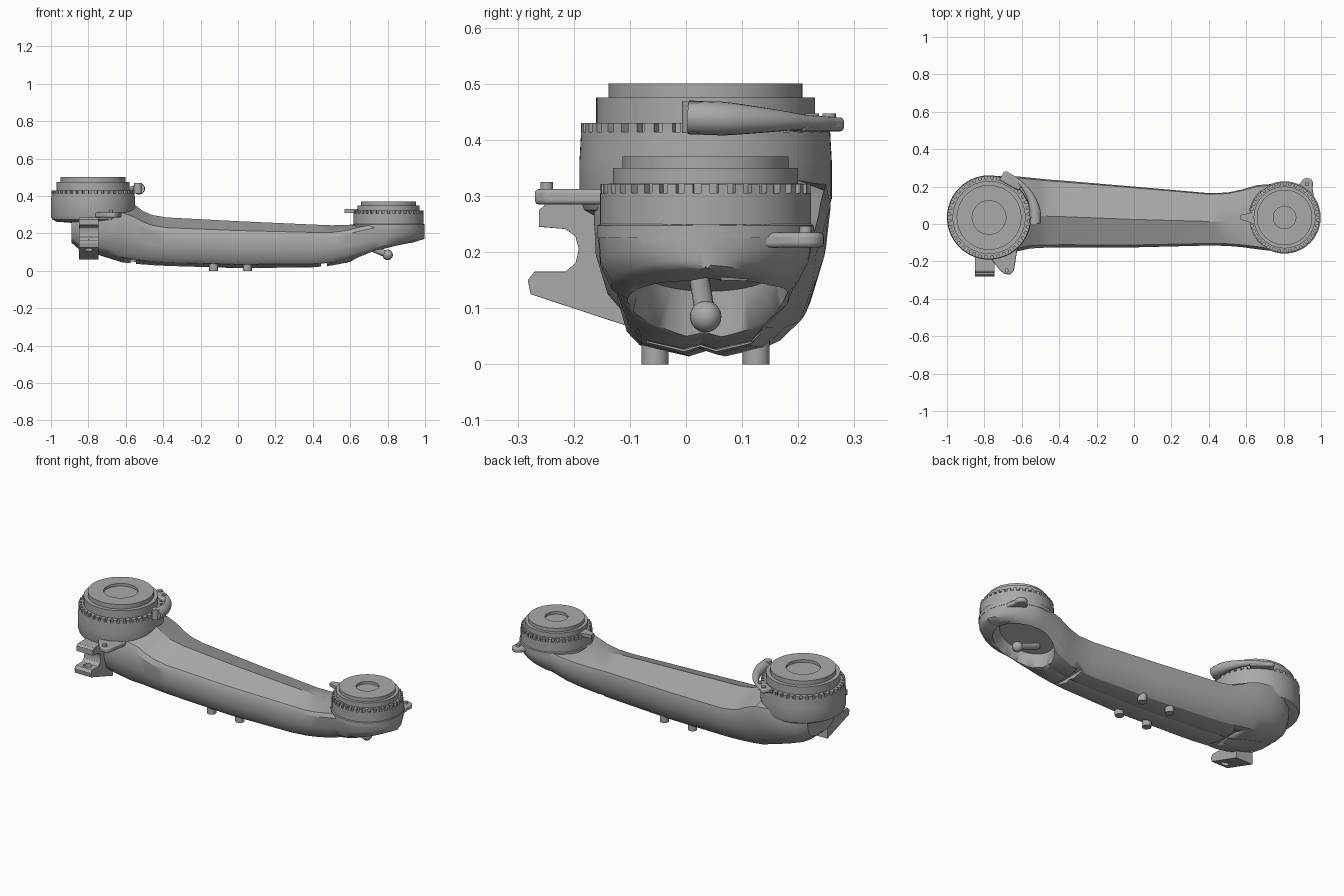
import bpy, bmesh, math
from mathutils import Vector

if "Cube" in bpy.data.objects:
    bpy.data.objects.remove(bpy.data.objects["Cube"])

GREY = (0.4, 0.4, 0.4, 1)
mat = bpy.data.materials.new("grey metal")
mat.use_nodes = True
mat.diffuse_color = GREY
mat.node_tree.nodes["Principled BSDF"].inputs["Base Color"].default_value = GREY


def finish(name, bm, angle=30):
    bmesh.ops.recalc_face_normals(bm, faces=bm.faces)
    mesh = bpy.data.meshes.new(name)
    bm.to_mesh(mesh)
    bm.free()
    ob = bpy.data.objects.new(name, mesh)
    mesh.materials.append(mat)
    bpy.context.collection.objects.link(ob)
    bpy.ops.object.select_all(action='DESELECT')
    ob.select_set(True)
    bpy.context.view_layer.objects.active = ob
    bpy.ops.object.shade_smooth_by_angle(angle=math.radians(angle))
    return ob


def loft(name, rings, angle=30):
    """Skin a row of closed rings and cap both ends."""
    bm = bmesh.new()
    vs = [[bm.verts.new(p) for p in ring] for ring in rings]
    n = len(vs[0])
    for a, b in zip(vs, vs[1:]):
        for i in range(n):
            bm.faces.new((a[i], a[(i + 1) % n], b[(i + 1) % n], b[i]))
    bm.faces.new(vs[0])
    bm.faces.new(vs[-1])
    return finish(name, bm, angle)


def circle(cx, cy, z, r, n=64):
    return [(cx + r * math.cos(math.tau * i / n), cy + r * math.sin(math.tau * i / n), z) for i in range(n)]


def cylinder(name, cx, cy, z0, z1, r, n=32):
    return loft(name, [circle(cx, cy, z0, r, n), circle(cx, cy, z1, r, n)])


def plate(name, outline, z0, z1):
    return loft(name, [[(x, y, z) for x, y in outline] for z in (z0, z1)])


def bevel(ob, width):
    mod = ob.modifiers.new("bevel", 'BEVEL')
    mod.width = width
    mod.segments = 3
    mod.limit_method = 'ANGLE'


def cut(ob, cutter):
    mod = ob.modifiers.new("cut", 'BOOLEAN')
    mod.object = cutter
    mod.operation = 'DIFFERENCE'
    mod.solver = 'EXACT'
    cutter.hide_render = True
    cutter.hide_viewport = True
    cutter.display_type = 'WIRE'


def teeth(name, cx, cy, z, r, count, size):
    bm = bmesh.new()
    for i in range(count):
        a = math.tau * i / count
        made = bmesh.ops.create_cube(bm, size=1)["verts"]
        for v in made:
            p = Vector((v.co.x * size + r, v.co.y * size, v.co.z * 0.016))
            v.co = (cx + p.x * math.cos(a) - p.y * math.sin(a), cy + p.x * math.sin(a) + p.y * math.cos(a), z + p.z)
    return finish(name, bm)


# Hubs, turned from radius and height profiles
BIG, SMALL = (-0.775, 0.035), (0.805, 0.035)
big_profile = [(.09, .485), (.09, .5), (.173, .5), (.173, .475), (.195, .475), (.195, .43), (.205, .43),
               (.205, .414), (.222, .414), (.225, .36), (.225, .295), (.218, .275), (.195, .262), (.10, .255)]
small_profile = [(.06, .355), (.06, .37), (.148, .37), (.148, .35), (.165, .35), (.165, .322), (.173, .322),
                 (.173, .305), (.188, .305), (.188, .25), (.193, .247), (.193, .225)]
loft("large_hub", [circle(*BIG, z, r, 96) for r, z in big_profile])
loft("small_hub", [circle(*SMALL, z, r, 96) for r, z in small_profile])
teeth("large_hub_teeth", *BIG, .422, .212, 40, .02)
teeth("small_hub_teeth", *SMALL, .313, .179, 38, .016)

# Arm body: x, front y, back y, edge z, ridge z, bottom z
stations = [
    (-.89, -.09, .16, .27, .27, .15), (-.85, -.14, .21, .28, .28, .115), (-.78, -.165, .25, .30, .30, .095),
    (-.70, -.165, .258, .32, .34, .07), (-.62, -.145, .254, .31, .39, .045), (-.56, -.132, .248, .29, .36, .038),
    (-.51, -.128, .243, .262, .32, .034), (-.46, -.126, .238, .243, .298, .03), (-.38, -.125, .232, .23, .285, .026),
    (0, -.125, .2, .215, .265, .014), (.4, -.115, .165, .205, .247, .018), (.5, -.117, .168, .205, .243, .028),
    (.58, -.124, .185, .215, .245, .043), (.66, -.135, .208, .235, .25, .065)]
for step in range(0, 9):
    a = math.radians(-38 + 15.5 * step)
    x, w = SMALL[0] + .193 * math.sin(a), .193 * math.cos(a)
    if x > .7:
        stations.append((x, .035 - w, .035 + w, .25, .25, .075 + (x - .69) * .31))


def section(x, yf, yb, ze, zt, zb):
    h = ze - zb
    shape = [(.13, zb + .1 * h), (.40, zb), (.5, zb + .05 * h), (.6, zb), (.82, zb + .08 * h), (.92, zb + .25 * h),
             (.98, zb + .55 * h), (1, ze - .15 * h), (.98, ze), (.46, zt), (.04, ze),
             (0, ze - .12 * h), (.01, zb + .5 * h), (.06, zb + .22 * h)]
    return [(x, yf + u * (yb - yf), z) for u, z in shape]


arm = loft("arm_body", [section(*s) for s in stations], 32)

# Oval opening under the small end, and two slots across the belly
rings = []
for depth, grow in ((-.12, 1.08), (0, 1), (.075, .88)):
    rings.append([(.765 + .165 * grow * c - .3 * depth, .04 + .148 * grow * s, .1 + .31 * .165 * grow * c + depth)
                  for c, s in [(math.cos(math.tau * i / 48), math.sin(math.tau * i / 48)) for i in range(48)]])
cut(arm, loft("opening_cutter", rings))
for i, (x, z) in enumerate(((.46, .028), (-.56, .042))):
    slot = [(x - .015, -.07), (x + .015, -.07), (x + .015, .14), (x - .015, .14)]
    cut(arm, plate(f"slot_cutter_{i}", slot, z - .06, z + .018))

# Ball on a stem inside the opening
bm = bmesh.new()
bmesh.ops.create_uvsphere(bm, u_segments=24, v_segments=16, radius=.028,)
bmesh.ops.translate(bm, verts=bm.verts, vec=(.8, .035, .085))
finish("ball", bm)


def tube(name, path, n=20):
    """Round tube through points given as (position, radius)."""
    rings = []
    for i, (p, r) in enumerate(path):
        d = (path[min(i + 1, len(path) - 1)][0] - path[max(i - 1, 0)][0]).normalized()
        side = d.cross(Vector((0, 0, 1))).normalized()
        up = side.cross(d)
        rings.append([p + r * (side * math.cos(math.tau * k / n) + up * math.sin(math.tau * k / n)) for k in range(n)])
    return loft(name, rings, 40)


tube("ball_stem", [(Vector((.66, .025, .145)), .018), (Vector((.8, .035, .085)), .018)])

# Clamp lever hugging the large hub
path = []
for i in range(17):
    t = i / 16
    a = math.radians(-7 + 77 * t)
    r = .03 if t < .2 else .03 - .018 * min(1, (t - .2) / .5)
    path.append((Vector((BIG[0] + .248 * math.cos(a), BIG[1] + .248 * math.sin(a), .44 - .012 * t)), r))
tube("clamp_lever", path)
cylinder("clamp_lever_collar", -.535, .015, .412, .468, .022)
lug = plate("clamp_lug", [(-.72, .235), (-.695, .28), (-.68, .283), (-.585, .21), (-.62, .18)], .415, .44)
bevel(lug, .008)
for i, (x, y) in enumerate(((-.675, .255), (-.63, .225))):
    cylinder(f"clamp_pin_{i}", x, y, .43, .447, .012, 16)

# Forked bracket at the front of the large hub
fork = [(-.08, .285), (-.25, .285), (-.262, .275), (-.262, .245), (-.215, .241), (-.197, .228), (-.191, .205),
        (-.197, .18), (-.215, .165), (-.27, .165), (-.282, .15), (-.277, .125), (-.08, .06)]
bracket = loft("fork_bracket", [[(x, y, z) for y, z in fork] for x in (-.85, -.745)])
cut(bracket, cylinder("fork_hole_cutter", -.798, -.235, .08, .2, .022))
bevel(bracket, .012)
tab = plate("upper_tab", [(-.80, -.14), (-.715, -.25), (-.69, -.268), (-.66, -.27), (-.642, -.25), (-.62, -.11)],
            .285, .312)
bevel(tab, .007)
cylinder("upper_tab_pin", -.68, -.248, .3, .325, .011, 16)

# Small hub lug and pointer
eye = [(.925 + .033 * math.cos(math.radians(a)), .213 + .033 * math.sin(math.radians(a))) for a in range(-30, 151, 15)]
lug = plate("small_hub_lug", eye + [(.86, .18), (.90, .10), (.965, .13)], .208, .235)
bevel(lug, .008)
cylinder("small_hub_lug_pin", .925, .213, .22, .246, .011, 16)
plate("small_hub_pointer", [(.57, .025), (.57, .048), (.64, .065), (.64, .0)], .31, .33)

# Four feet under the belly
for x in (-.13, .05):
    for side, y in (("front", -.055), ("back", .125)):
        cylinder(f"{side}_foot_{'a' if x < 0 else 'b'}", x, y, 0, .05, .024, 20)
